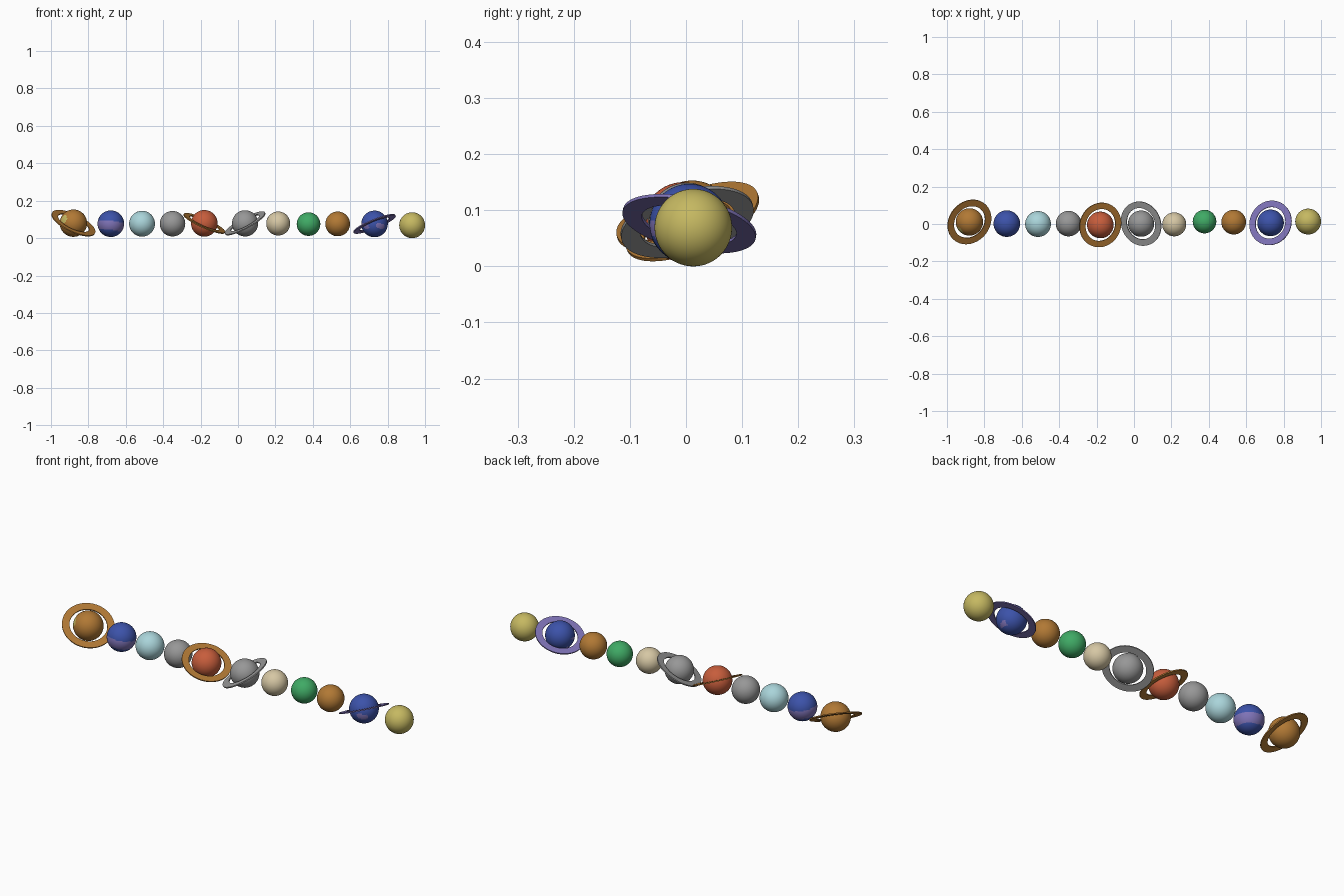
import bpy, bmesh, math
from mathutils import Vector

if "Cube" in bpy.data.objects:
    bpy.data.objects.remove(bpy.data.objects["Cube"])


def mat(name, r, g, b):
    m = bpy.data.materials.new(name)
    m.diffuse_color = (r, g, b, 1)
    m.use_nodes = True
    m.node_tree.nodes["Principled BSDF"].inputs["Base Color"].default_value = m.diffuse_color
    return m


M = {
    "brown": mat("brown", .44, .19, .035),
    "blue": mat("blue", .045, .085, .40),
    "purple": mat("purple", .21, .17, .47),
    "cyan": mat("pale cyan", .40, .66, .70),
    "grey": mat("grey", .31, .31, .31),
    "red": mat("red", .57, .11, .045),
    "beige": mat("beige", .67, .57, .37),
    "green": mat("green", .05, .40, .13),
    "yellow": mat("yellow", .56, .48, .12),
}


def finish(bm, name, loc, mats):
    me = bpy.data.meshes.new(name)
    bm.to_mesh(me)
    bm.free()
    ob = bpy.data.objects.new(name, me)
    ob.location = loc
    bpy.context.collection.objects.link(ob)
    for m in mats:
        me.materials.append(M[m])
    return ob


def planet(name, loc, r, colours, rule=None):
    bm = bmesh.new()
    bmesh.ops.create_uvsphere(bm, u_segments=64, v_segments=40, radius=r)
    for f in bm.faces:
        f.smooth = True
        if rule and rule(f.calc_center_median().normalized()):
            f.material_index = 1
    return finish(bm, name, loc, colours)


def ring(name, loc, outer, inner, normal, colour, t=.003):
    # flat washer: rectangular profile swept around, then tilted
    bm = bmesh.new()
    n = 72
    prof = [(inner, -t), (outer, -t), (outer, t), (inner, t)]
    loops = [[bm.verts.new((p * math.cos(a), p * math.sin(a), h)) for p, h in prof]
             for a in (2 * math.pi * i / n for i in range(n))]
    for i in range(n):
        a, b = loops[i], loops[(i + 1) % n]
        for j in range(4):
            k = (j + 1) % 4
            bm.faces.new((a[j], b[j], b[k], a[k]))
    bmesh.ops.recalc_face_normals(bm, faces=bm.faces)
    ob = finish(bm, name, loc, [colour])
    ob.rotation_euler = Vector(normal).to_track_quat('Z', 'Y').to_euler()


# painted areas
spot = Vector((-.72, -.62, .30)).normalized()
band = Vector((.12, .10, 1)).normalized()


def spot_rule(d):
    return d.dot(spot) > .95


def band_rule(d):
    return -.55 < d.dot(band) < .12


def patch_rule(d):
    return d.y < .3 and -.75 < d.z < .1 and math.sin(5 * d.x + 4 * d.z) + math.sin(6 * d.z - 3 * d.y) > .75


# name, x, y, z, radius, colours, paint rule, ring (outer, inner, normal, colour)
planets = [
    ("brown_ringed_planet", -.88, .011, .08, .073, ["brown", "yellow"], spot_rule,
     (.127, .091, (.40, -.36, .84), "brown")),
    ("banded_blue_planet", -.68, .002, .077, .071, ["blue", "purple"], band_rule, None),
    ("cyan_planet", -.513, .0, .077, .069, ["cyan"], None, None),
    ("grey_planet", -.35, .002, .077, .068, ["grey"], None, None),
    ("red_planet", -.18, -.005, .079, .071, ["red"], None,
     (.121, .087, (.40, -.19, .90), "brown")),
    ("grey_ringed_planet", .038, .002, .079, .07, ["grey"], None,
     (.121, .086, (-.46, -.22, .86), "grey")),
    ("beige_planet", .215, -.002, .078, .064, ["beige"], None, None),
    ("green_planet", .377, .013, .075, .063, ["green"], None, None),
    ("brown_planet", .533, .01, .076, .066, ["brown"], None, None),
    ("blue_ringed_planet", .73, .006, .076, .071, ["blue", "purple"], patch_rule,
     (.121, .086, (-.37, .19, .91), "purple")),
    ("yellow_planet", .931, .013, .069, .069, ["yellow"], None, None),
]
for name, x, y, z, r, cols, rule, rg in planets:
    planet(name, (x, y, z), r, cols, rule)
    if rg:
        ring(name + "_ring", (x, y, z), *rg)
